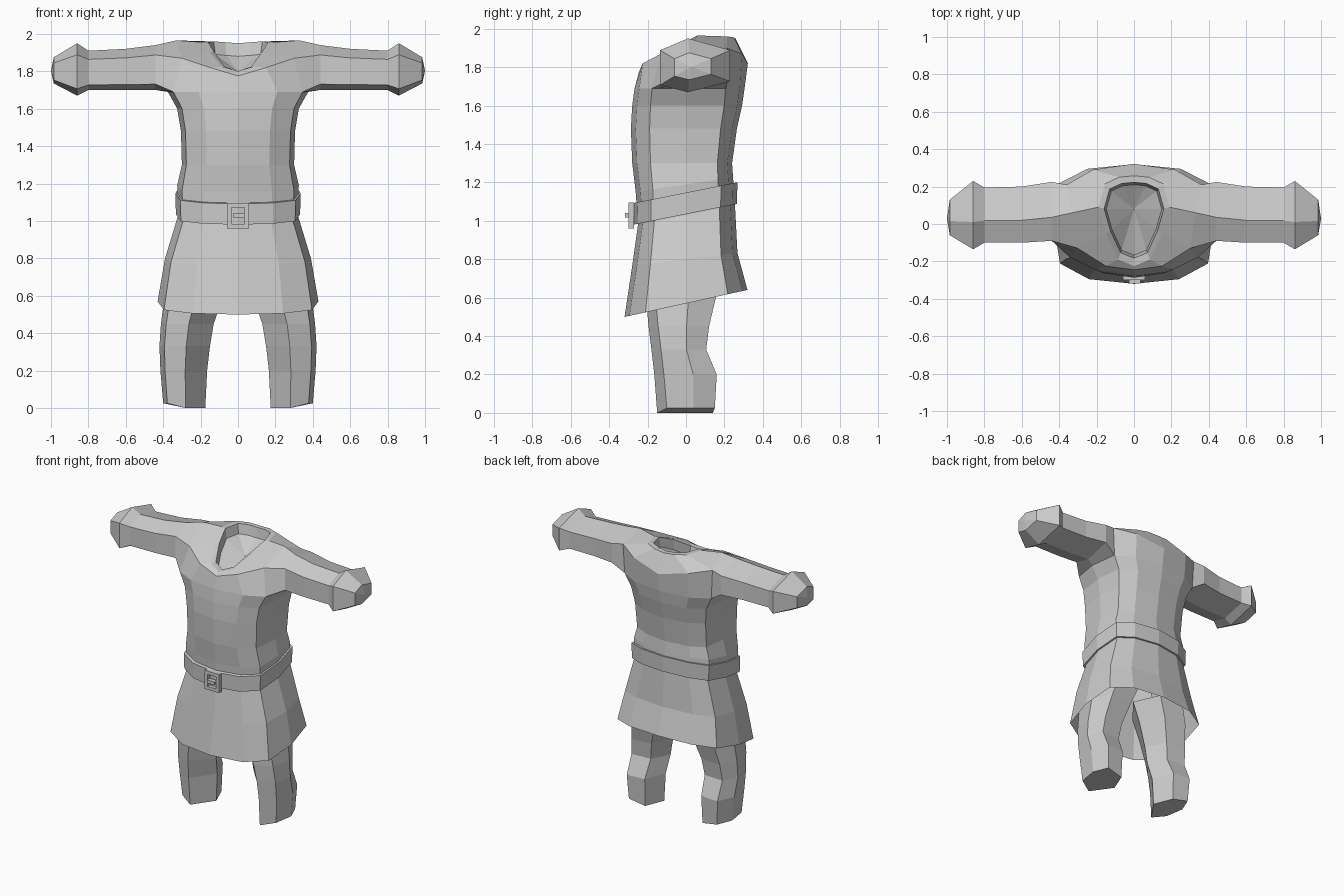
import bpy, bmesh
from mathutils import Vector

if "Cube" in bpy.data.objects:
    bpy.data.objects.remove(bpy.data.objects["Cube"])


def finish(name, bm, mirror=True):
    bmesh.ops.remove_doubles(bm, verts=bm.verts, dist=0.0005)
    bmesh.ops.recalc_face_normals(bm, faces=bm.faces)
    me = bpy.data.meshes.new(name)
    bm.to_mesh(me)
    bm.free()
    ob = bpy.data.objects.new(name, me)
    bpy.context.collection.objects.link(ob)
    if mirror:
        m = ob.modifiers.new("Mirror", 'MIRROR')
        m.use_clip = True
        m.merge_threshold = 0.002
    return ob


def add_ring(bm, pts):
    return [bm.verts.new(p) for p in pts]


def bridge(bm, a, b, closed=False, skip=()):
    n = len(a)
    for i in range(n if closed else n - 1):
        if i not in skip:
            j = (i + 1) % n
            bm.faces.new((a[i], a[j], b[j], b[i]))


def half_section(z, w, f, b, tilt=0.0):
    """Seven points from front centre round the +x side to back centre."""
    xy = [(0, f), (.56 * w, f + .025), (.92 * w, .66 * f), (w, .0),
          (.93 * w, .68 * b), (.58 * w, b - .025), (0, b)]
    return [(x, y, z + tilt * y) for x, y in xy]


# Tunic: skirt and torso
bm = bmesh.new()
levels = [(.57, .43, -.32, .32, .22), (.80, .39, -.28, .268, .12),
          (1.03, .32, -.25, .255, .2), (1.19, .325, -.262, .245, .15),
          (1.30, .30, -.28, .24, 0), (1.48, .305, -.287, .265, 0),
          (1.60, .325, -.28, .292, 0), (1.69, .375, -.268, .305, 0)]
rings = [add_ring(bm, half_section(*lv)) for lv in levels]
for a, b in zip(rings, rings[1:]):
    bridge(bm, a, b)

# Shoulder yoke, leaving the armhole open
armpit = rings[-1]
yoke = add_ring(bm, [(0, -.245, 1.775), (.15, -.225, 1.82), (.30, -.13, 1.87),
                     (.33, .06, 1.965), (.36, .21, 1.90), (.22, .29, 1.87),
                     (0, .322, 1.82)])
bridge(bm, armpit, yoke, skip=(2, 3))

# Collar: outer edge, rim, and closed inside
collar = [(0, -.225, 1.80), (.085, -.19, 1.825), (.15, -.05, 1.90),
          (.19, .09, 1.955), (.155, .215, 1.96), (.08, .25, 1.955), (0, .258, 1.95)]
prev = yoke
for s, dz in ((1, 0), (.84, .0), (.78, -.07)):
    ring = add_ring(bm, [(x * s, .04 + (y - .04) * s, z + dz) for x, y, z in collar])
    bridge(bm, prev, ring)
    prev = ring
centre = bm.verts.new((0, .08, 1.80))
for a, b in zip(prev, prev[1:]):
    bm.faces.new((a, b, centre))

# Sleeve and flared cuff, six-sided, grown from the armhole
prev = armpit[2:5] + yoke[4:1:-1]
# x, front y, back y, bottom z, top z
sleeve = [(.44, -.09, .225, 1.70, 1.94), (.60, -.10, .20, 1.70, 1.92),
          (.80, -.10, .195, 1.70, 1.91), (.86, -.135, .23, 1.67, 1.95),
          (.985, -.06, .13, 1.735, 1.875)]
for x, f, b, lo, hi in sleeve:
    m = f * .6 + b * .4
    h = hi - lo
    ring = add_ring(bm, [(x, f, lo + .13 * h), (x, m, lo), (x, b, lo + .2 * h),
                         (x, b, lo + .78 * h), (x, m, hi), (x, f, lo + .78 * h)])
    bridge(bm, prev, ring, closed=True)
    prev = ring
c = sum((v.co for v in prev), Vector()) / 6
hub = bm.verts.new((1.0, c.y, c.z))
for i in range(6):
    bm.faces.new((prev[i], prev[(i + 1) % 6], hub))
finish("tunic", bm)

# Trouser leg, six-sided with a closed end
bm = bmesh.new()
prev = None
# z, inner x, outer x, front y, back y
for z, xi, xo, f, b in [(0, .175, .40, -.15, .15), (.20, .165, .415, -.165, .16),
                        (.33, .15, .42, -.18, .105), (.45, .13, .412, -.195, .12),
                        (.62, .07, .39, -.21, .16), (.76, .01, .35, -.22, .18)]:
    w = xo - xi
    m = (f + b) / 2
    dz = .025 if z == 0 else 0
    ring = add_ring(bm, [(xi, m, z), (xi + .47 * w, f, z), (xi + .9 * w, f + .05, z + dz),
                         (xo, m + .04, z + dz), (xi + .8 * w, b, z + dz), (xi + .25 * w, b - .01, z)])
    if prev:
        bridge(bm, prev, ring, closed=True)
    else:
        bm.faces.new(ring)
    prev = ring
finish("trouser_leg", bm)

# Belt: thick tilted band
bm = bmesh.new()
band = [add_ring(bm, half_section(z, w, f, b, .2))
        for z, w, f, b in [(1.035, .315, -.255, .25), (1.035, .332, -.275, .265),
                           (1.147, .335, -.278, .268), (1.147, .318, -.257, .25)]]
for a, b in zip(band, band[1:]):
    bridge(bm, a, b)
finish("belt", bm)


# Buckle: four bars and a tongue
def box(bm, lo, hi):
    lo, hi = Vector(lo), Vector(hi)
    vs = bmesh.ops.create_cube(bm, size=1)["verts"]
    for v in vs:
        v.co = Vector([(lo[i] + hi[i]) / 2 + v.co[i] * (hi[i] - lo[i]) for i in range(3)])


bm = bmesh.new()
for s in (-1, 1):
    box(bm, (s * .046 - .012, -.30, .96), (s * .046 + .012, -.272, 1.095))
    box(bm, (-.034, -.30, 1.0275 + s * .0555 - .012), (.034, -.272, 1.0275 + s * .0555 + .012))
box(bm, (-.028, -.318, 1.017), (.034, -.285, 1.04))
finish("buckle", bm, mirror=False)
